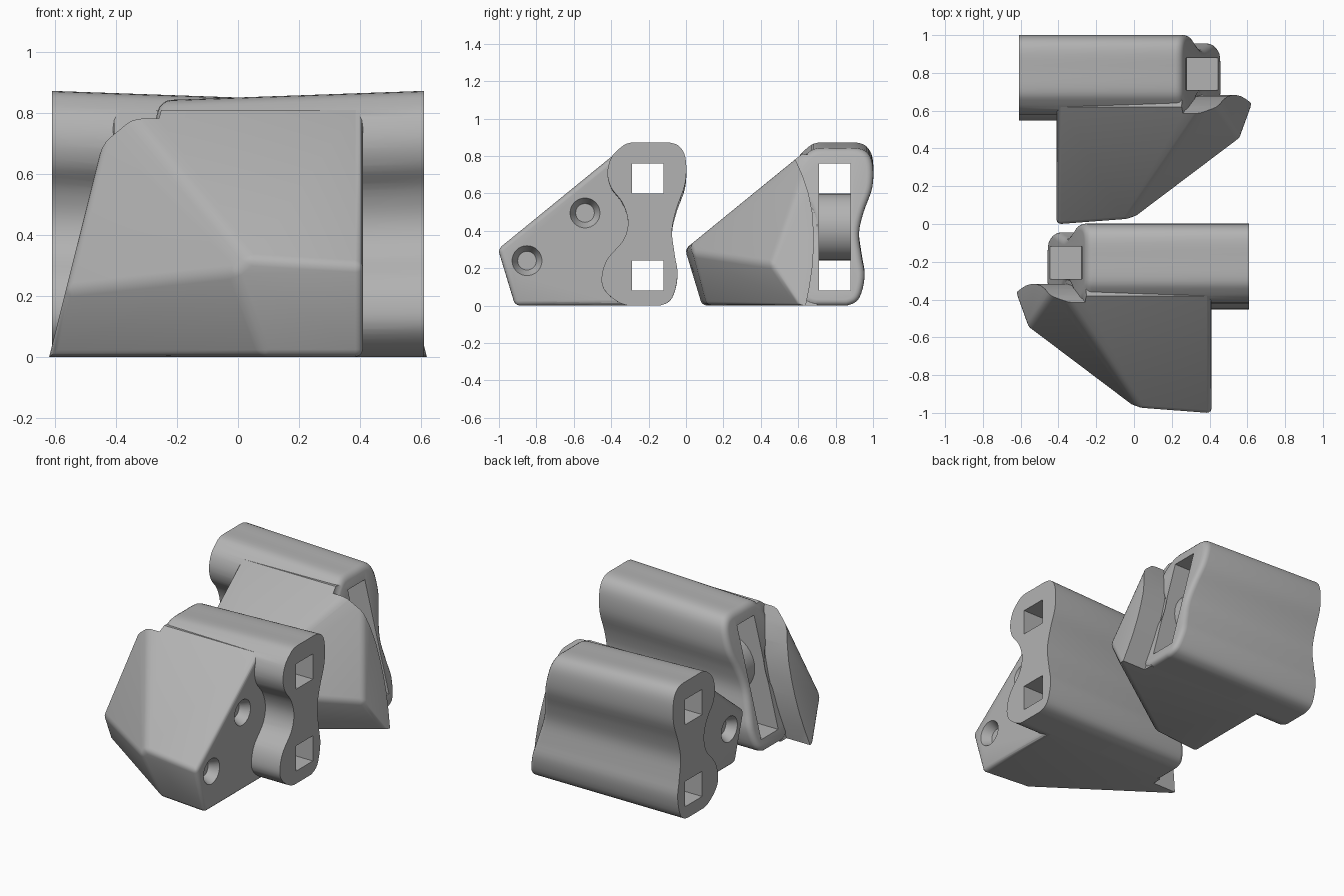
import bpy, bmesh, math
from mathutils import Vector, Matrix

if "Cube" in bpy.data.objects:
    bpy.data.objects.remove(bpy.data.objects["Cube"])

grey = bpy.data.materials.new("grey plastic")
grey.diffuse_color = (0.45, 0.45, 0.45, 1)
grey.use_nodes = True
grey.node_tree.nodes["Principled BSDF"].inputs["Base Color"].default_value = grey.diffuse_color


def to_object(name, bm):
    bmesh.ops.recalc_face_normals(bm, faces=bm.faces)
    mesh = bpy.data.meshes.new(name)
    bm.to_mesh(mesh)
    bm.free()
    obj = bpy.data.objects.new(name, mesh)
    bpy.context.collection.objects.link(obj)
    mesh.materials.append(grey)
    return obj


def prism(points, offset):
    """Extrude a closed 3D polygon along an offset."""
    bm = bmesh.new()
    face = bm.faces.new([bm.verts.new(p) for p in points])
    ext = bmesh.ops.extrude_face_region(bm, geom=[face])
    bmesh.ops.translate(bm, vec=offset, verts=[v for v in ext["geom"] if isinstance(v, bmesh.types.BMVert)])
    bmesh.ops.recalc_face_normals(bm, faces=bm.faces)
    return bm


def slice_off(bm, point, normal):
    """Remove everything on the normal side of a plane and cap the cut."""
    res = bmesh.ops.bisect_plane(bm, geom=bm.verts[:] + bm.edges[:] + bm.faces[:], dist=1e-5,
                                 plane_co=point, plane_no=normal, clear_outer=True)
    edges = [e for e in res["geom_cut"] if isinstance(e, bmesh.types.BMEdge)]
    bmesh.ops.holes_fill(bm, edges=edges, sides=0)
    bmesh.ops.recalc_face_normals(bm, faces=bm.faces)


def plane3(a, b, c):
    """Plane through three points, facing away from the wedge middle."""
    a, b, c = Vector(a), Vector(b), Vector(c)
    n = (b - a).cross(c - a).normalized()
    return a, (n if n.dot(Vector((0.1, -0.4, 0.3)) - a) < 0 else -n)


def smooth_loop(pts, steps=4):
    """Closed Catmull-Rom curve through 2D points."""
    out, n = [], len(pts)
    for i in range(n):
        p0, p1, p2, p3 = (Vector(pts[(i + k) % n]) for k in (-1, 0, 1, 2))
        for s in range(steps):
            t = s / steps
            out.append(0.5 * (2 * p1 + (p2 - p0) * t + (2 * p0 - 5 * p1 + 4 * p2 - p3) * t * t
                              + (3 * p1 - p0 - 3 * p2 + p3) * t ** 3))
    return out


def combine(obj, other, operation):
    mod = obj.modifiers.new(operation, 'BOOLEAN')
    mod.operation, mod.solver, mod.object = operation, 'EXACT', other
    bpy.context.view_layer.update()
    mesh = bpy.data.meshes.new_from_object(obj.evaluated_get(bpy.context.evaluated_depsgraph_get()))
    obj.modifiers.clear()
    obj.data = mesh
    bpy.data.objects.remove(other)


END = Vector((-1, 0, 0.25))          # slanted end direction

# Barrel: pinched profile, slanted and rounded at one end
outline = [(-.30, .87), (-.19, .872), (-.08, .87), (-.025, .84), (0, .77), (-.005, .65), (-.05, .52), (-.075, .40),
           (-.06, .27), (-.045, .16), (-.075, .04), (-.14, 0), (-.22, 0), (-.31, 0), (-.38, .03), (-.44, .09),
           (-.45, .16), (-.42, .25), (-.335, .35), (-.31, .45), (-.34, .55), (-.40, .63), (-.42, .71),
           (-.40, .79), (-.355, .84)]
bm = prism([(0.61, p.x, max(p.y, 0)) for p in smooth_loop(outline)], (-1.31, 0, 0))
for v in bm.verts:                   # slight taper in height
    v.co.z *= 1 - 0.035 * (0.61 - v.co.x) / 0.86
slice_off(bm, (-0.465, 0, 0), END)
cap = min(bm.faces, key=lambda f: f.calc_center_median().x)
bmesh.ops.bevel(bm, geom=list(cap.edges), offset=0.035, segments=4, profile=0.5,
                affect='EDGES', clamp_overlap=False)
barrel = to_object("barrel", bm)

# Wedge: block trimmed by its facets, then edges rounded
bm = prism([(0.41, -1.3, 0), (0.41, -0.30, 0), (0.41, -0.30, 1), (0.41, -1.3, 1)], (-1.3, 0, 0))
crest = (-0.56, -0.55, 0.22)
slice_off(bm, (0, -0.369, 0.82), Vector((0, -0.815, 1)))
slice_off(bm, (0, -0.38, 0.81), Vector((0, 0.1, 1)))
for tri in [((0.4, -1.0, 0.28), (0.02, -0.965, 0.28), (0.4, -0.915, 0)),
            ((-0.30, -0.48, 0.73), (0.04, -0.985, 0.317), crest),
            ((0.02, -0.965, 0.24), crest, (0.12, -0.91, 0))]:
    slice_off(bm, *plane3(*tri))
slice_off(bm, (-0.62, 0, 0), END)
bmesh.ops.dissolve_limit(bm, angle_limit=0.01, verts=bm.verts, edges=bm.edges)
front = [e for e in bm.edges if min(v.co.y for v in e.verts) < -0.5]
bmesh.ops.bevel(bm, geom=front, offset=0.025, segments=3, profile=0.5, affect='EDGES', clamp_overlap=True)
wedge = to_object("wedge", bm)

# Bulged relief behind the wedge tip
relief = [(-.36, -.1), (-.36, 0), (-.34, .1), (-.325, .2), (-.318, .3), (-.318, .4), (-.325, .5), (-.345, .6),
          (-.375, .69), (-.41, .77), (-.45, .85), (-.45, 1.1), (.1, 1.1), (.1, -.1)]
bm = prism([(-0.9, y, z) for y, z in relief], (1.5, 0, 0))
slice_off(bm, (-0.455, 0, 0), -END)
combine(wedge, to_object("relief_cutter", bm), 'DIFFERENCE')

# Two conical dimples on the flat side
for y, z in ((-0.54, 0.495), (-0.85, 0.24)):
    bm = bmesh.new()
    bmesh.ops.create_cone(bm, cap_ends=True, segments=32, radius1=0.05, radius2=0.085, depth=0.07,
                          matrix=Matrix.Translation((0.385, y, z)) @ Matrix.Rotation(math.pi / 2, 4, 'Y'))
    combine(wedge, to_object("dimple_cutter", bm), 'DIFFERENCE')

combine(barrel, wedge, 'UNION')

# Looped strap channel: two square tunnels joined round a curved island
arc = [(-0.10 - 0.18 * math.sin(math.pi * i / 16), 0, 0.42 - 0.18 * math.cos(math.pi * i / 16)) for i in range(17)]
loop = ([(0.8, 0, 0.08), (0.8, 0, 0.24)] + arc
        + [(0.8, 0, 0.60), (0.8, 0, 0.76), (-0.8, 0, 0.76), (-0.8, 0, 0.08)])
bm = prism([(x, -0.29, z) for x, _, z in loop], (0, 0.17, 0))
combine(barrel, to_object("channel_cutter", bm), 'DIFFERENCE')

# Mirrored partner standing behind
barrel.name = "right_wedge_block"
partner = bpy.data.objects.new("left_wedge_block", barrel.data.copy())
bpy.context.collection.objects.link(partner)
partner.data.transform(Matrix.Translation((0, 1, 0)) @ Matrix.Diagonal((-1, 1, 1, 1)))
partner.data.flip_normals()

for obj in (barrel, partner):
    bpy.ops.object.select_all(action='DESELECT')
    obj.select_set(True)
    bpy.context.view_layer.objects.active = obj
    bpy.ops.object.shade_smooth_by_angle(angle=math.radians(32))
